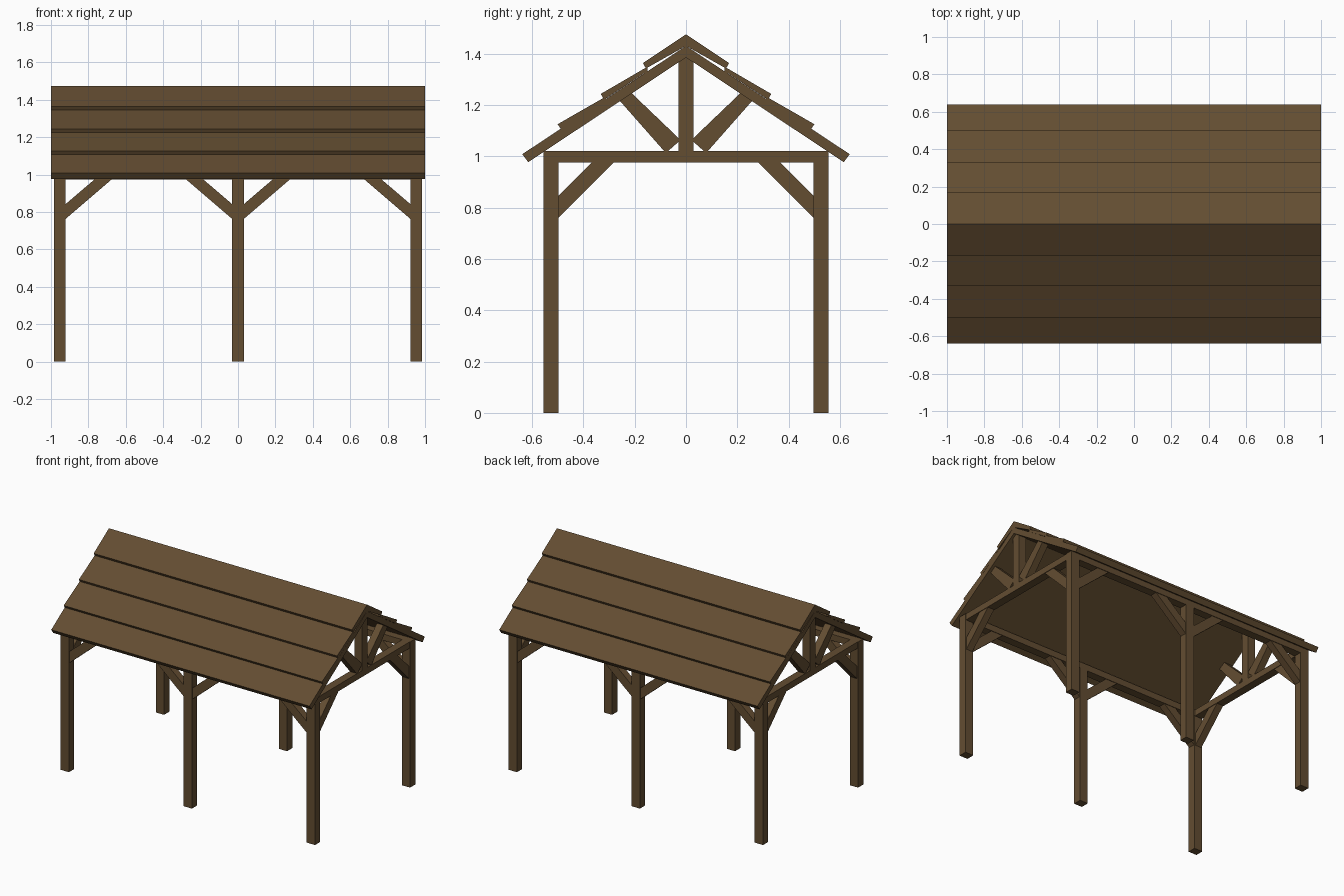
import bpy, bmesh

if "Cube" in bpy.data.objects:
    bpy.data.objects.remove(bpy.data.objects["Cube"])

wood = bpy.data.materials.new("brown timber")
wood.diffuse_color = (0.125, 0.074, 0.031, 1)
wood.use_nodes = True
wood.node_tree.nodes["Principled BSDF"].inputs["Base Color"].default_value = wood.diffuse_color


def prism(name, profile, axis, lo, hi):
    """Extrude a 2D profile along x (profile is y,z) or along y (profile is x,z)."""
    def place(p, t):
        return (t, p[0], p[1]) if axis == 'x' else (p[0], t, p[1])
    bm = bmesh.new()
    a = [bm.verts.new(place(p, lo)) for p in profile]
    b = [bm.verts.new(place(p, hi)) for p in profile]
    bm.faces.new(a)
    bm.faces.new(b[::-1])
    n = len(a)
    for i in range(n):
        bm.faces.new((a[i], b[i], b[(i + 1) % n], a[(i + 1) % n]))
    bmesh.ops.recalc_face_normals(bm, faces=bm.faces)
    mesh = bpy.data.meshes.new(name)
    bm.to_mesh(mesh)
    bm.free()
    mesh.materials.append(wood)
    ob = bpy.data.objects.new(name, mesh)
    bpy.context.collection.objects.link(ob)
    return ob


def flip(profile, s, c=0.0):
    return [(c + s * u, z) for u, z in profile]


POST_X, POST_Y, H = 0.953, 0.526, 0.029
PLATE_Z, TOP_Z = 0.975, 1.02

# Roof: a sloping deck per side with three overlapping boards on top
deck = [(0, 1.43), (0.638, 1.008), (0.615, 0.977), (0, 1.385)]
boards = [
    [(0, 1.475), (0.168, 1.363), (0.156, 1.342), (0, 1.43)],
    [(0.15, 1.349), (0.332, 1.243), (0.32, 1.22), (0.15, 1.331)],
    [(0.315, 1.231), (0.5, 1.125), (0.488, 1.106), (0.31, 1.225)],
]
for s, side in ((-1, "front"), (1, "back")):
    prism(f"{side}_roof_deck", flip(deck, s), 'x', -1, 1)
    for i, b in enumerate(boards):
        prism(f"{side}_roof_board_{i + 1}", flip(b, s), 'x', -1, 1)

# Posts, eave beams and lengthwise knee braces
long_brace = [(0.025, 0.758), (0.282, 0.978), (0.19, 0.978), (0.025, 0.837)]
for s, side in ((-1, "front"), (1, "back")):
    y = s * POST_Y
    post = [(y - H, 0), (y + H, 0), (y + H, TOP_Z), (y - H, TOP_Z)]
    for px, label in ((-POST_X, "left"), (0, "middle"), (POST_X, "right")):
        prism(f"{side}_{label}_post", post, 'x', px - 0.032, px + 0.032)
        for d in (-1, 1):
            if px * d <= 0:
                prism(f"{side}_{label}_long_brace", flip(long_brace, d, px),
                      'y', y - 0.025, y + 0.025)
    beam = [(y - H, PLATE_Z), (y + H, PLATE_Z), (y + H, TOP_Z), (y - H, TOP_Z)]
    prism(f"{side}_eave_beam", beam, 'x', -POST_X, POST_X)

# Gable trusses: tie beam, king post, diagonal struts and knee braces
tie = [(-0.5, PLATE_Z), (0.5, PLATE_Z), (0.5, TOP_Z), (-0.5, TOP_Z)]
king = [(-0.029, TOP_Z), (0.029, TOP_Z), (0.029, 1.368), (0, 1.387), (-0.029, 1.368)]
strut = [(0.025, 1.06), (0.07, TOP_Z), (0.085, TOP_Z), (0.258, 1.216), (0.212, 1.246), (0.025, 1.067)]
cross_brace = [(0.5, 0.758), (0.282, PLATE_Z), (0.367, PLATE_Z), (0.5, 0.843)]
for px, label in ((-POST_X, "left"), (POST_X, "right")):
    prism(f"{label}_tie_beam", tie, 'x', px - 0.029, px + 0.029)
    prism(f"{label}_king_post", king, 'x', px - 0.029, px + 0.029)
    for s in (-1, 1):
        prism(f"{label}_truss_strut", flip(strut, s), 'x', px - 0.025, px + 0.025)
        prism(f"{label}_cross_brace", flip(cross_brace, s), 'x', px - 0.025, px + 0.025)
